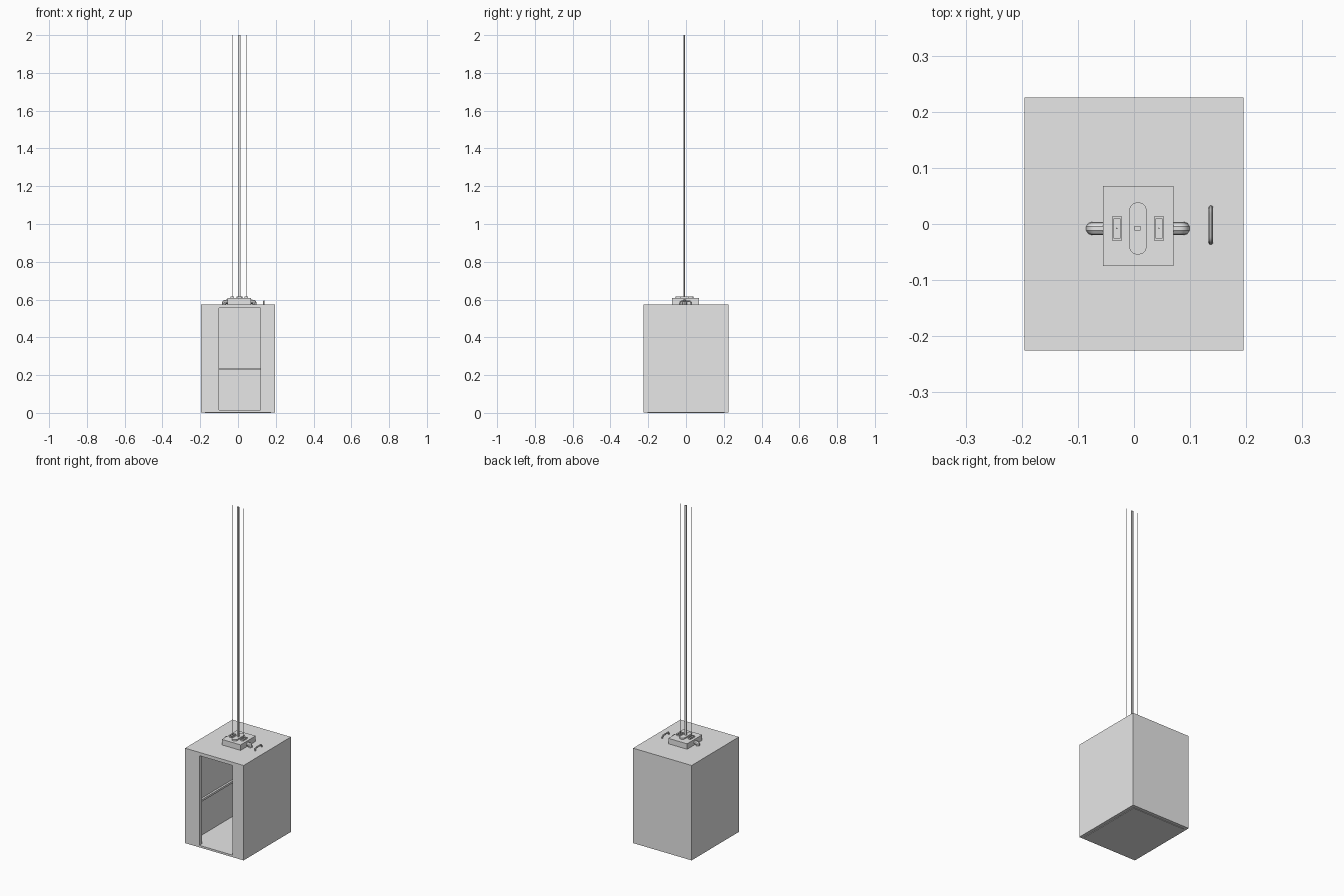
import bpy, bmesh, math
from mathutils import Vector

cube = bpy.data.objects.get("Cube")
if cube:
    bpy.data.objects.remove(cube, do_unlink=True)

grey = bpy.data.materials.new("plain grey")
grey.use_nodes = True
grey.diffuse_color = (0.8, 0.8, 0.8, 1)
grey.node_tree.nodes["Principled BSDF"].inputs["Base Color"].default_value = (0.8, 0.8, 0.8, 1)


def finish(name, data):
    obj = bpy.data.objects.new(name, data)
    bpy.context.collection.objects.link(obj)
    data.materials.append(grey)
    return obj


def box(name, x, y, z):
    """Box from three (low, high) ranges."""
    bm = bmesh.new()
    bmesh.ops.create_cube(bm, size=1)
    for v in bm.verts:
        v.co = [r[0] if c < 0 else r[1] for c, r in zip(v.co, (x, y, z))]
    mesh = bpy.data.meshes.new(name)
    bm.to_mesh(mesh)
    bm.free()
    return finish(name, mesh)


def cut(obj, *ranges):
    """Cut a box-shaped hole and drop the cutter."""
    cutter = box("cutter", *ranges)
    cutter.hide_render = True
    mod = obj.modifiers.new("cut", 'BOOLEAN')
    mod.operation = 'DIFFERENCE'
    mod.solver = 'EXACT'
    mod.object = cutter
    bpy.context.view_layer.objects.active = obj
    bpy.ops.object.modifier_apply(modifier=mod.name)
    bpy.data.objects.remove(cutter, do_unlink=True)


def pipe(name, points, radius):
    """Round pipe along a smooth path, turned into a mesh."""
    curve = bpy.data.curves.new(name, 'CURVE')
    curve.dimensions = '3D'
    curve.bevel_depth = radius
    curve.bevel_resolution = 3
    curve.use_fill_caps = True
    spline = curve.splines.new('NURBS')
    spline.points.add(len(points) - 1)
    for p, co in zip(spline.points, points):
        p.co = (*co, 1)
    spline.use_endpoint_u = True
    spline.order_u = 3
    spline.resolution_u = 6
    obj = finish(name, curve)
    bpy.ops.object.select_all(action='DESELECT')
    obj.select_set(True)
    bpy.context.view_layer.objects.active = obj
    bpy.ops.object.convert(target='MESH')
    bpy.ops.object.shade_smooth_by_angle()
    return obj


# Hollow cabin with an offset doorway in the front wall
cabin = box("cabin", (-0.195, 0.195), (-0.225, 0.225), (0.003, 0.575))
cut(cabin, (-0.165, 0.165), (-0.2, 0.2), (0.015, 0.56))
cut(cabin, (-0.1, 0.12), (-0.3, -0.19), (0.015, 0.555))
box("base_plate", (-0.175, 0.175), (-0.205, 0.205), (0, 0.004))

# Handrails along the side and back walls
rail_z = (0.226, 0.238)
box("left_handrail", (0.153, 0.166), (-0.2, 0.2), rail_z)
box("right_handrail", (-0.166, -0.153), (-0.2, 0.2), rail_z)
box("back_handrail", (-0.154, 0.154), (0.188, 0.201), rail_z)

# Roof hitch block
mid_x, mid_y = 0.007, -0.008
box("hitch_block", (-0.055, 0.07), (-0.075, 0.068), (0.574, 0.608))

# Rounded rope clamp on top of the block
bm = bmesh.new()
half_w, half_l, cap = 0.016, 0.047, 0.016
ring = []
for sign in (1, -1):
    for i in range(7):
        a = math.pi * i / 6
        ring.append(bm.verts.new((mid_x + sign * half_w * math.cos(a),
                                  mid_y + sign * (half_l - cap + cap * math.sin(a)), 0.606)))
face = bm.faces.new(ring)
top = bmesh.ops.extrude_face_region(bm, geom=[face])["geom"]
bmesh.ops.translate(bm, verts=[g for g in top if isinstance(g, bmesh.types.BMVert)],
                    vec=Vector((0, 0, 0.01)))
bmesh.ops.recalc_face_normals(bm, faces=bm.faces)
mesh = bpy.data.meshes.new("rope_clamp")
bm.to_mesh(mesh)
bm.free()
finish("rope_clamp", mesh)

# Main rope
box("main_rope", (0.001, 0.012), (-0.012, -0.004), (0.61, 2))

# Side brackets, thin ropes and pipe elbows, mirrored about the block
for side, s in (("left", 1), ("right", -1)):
    cx = mid_x + s * 0.0375
    bracket = box(side + "_bracket", (cx - 0.009, cx + 0.009), (-0.029, 0.013), (0.606, 0.616))
    cut(bracket, (cx - 0.006, cx + 0.006), (-0.025, 0.009), (0.612, 0.63))
    pipe(side + "_thin_rope", [(cx, mid_y, 0.61), (cx, mid_y, 1.3), (cx, mid_y, 2)], 0.0014)
    pipe(side + "_elbow", [(mid_x + s * d, mid_y, z) for d, z in
                           ((0.055, 0.588), (0.07, 0.588), (0.081, 0.586), (0.081, 0.57))], 0.012)

# Roof hatch handle
pipe("hatch_handle", [(0.137, y, z) for y, z in
                      ((-0.033, 0.573), (-0.033, 0.59), (-0.015, 0.591),
                       (0.011, 0.591), (0.029, 0.59), (0.029, 0.573))], 0.004)
